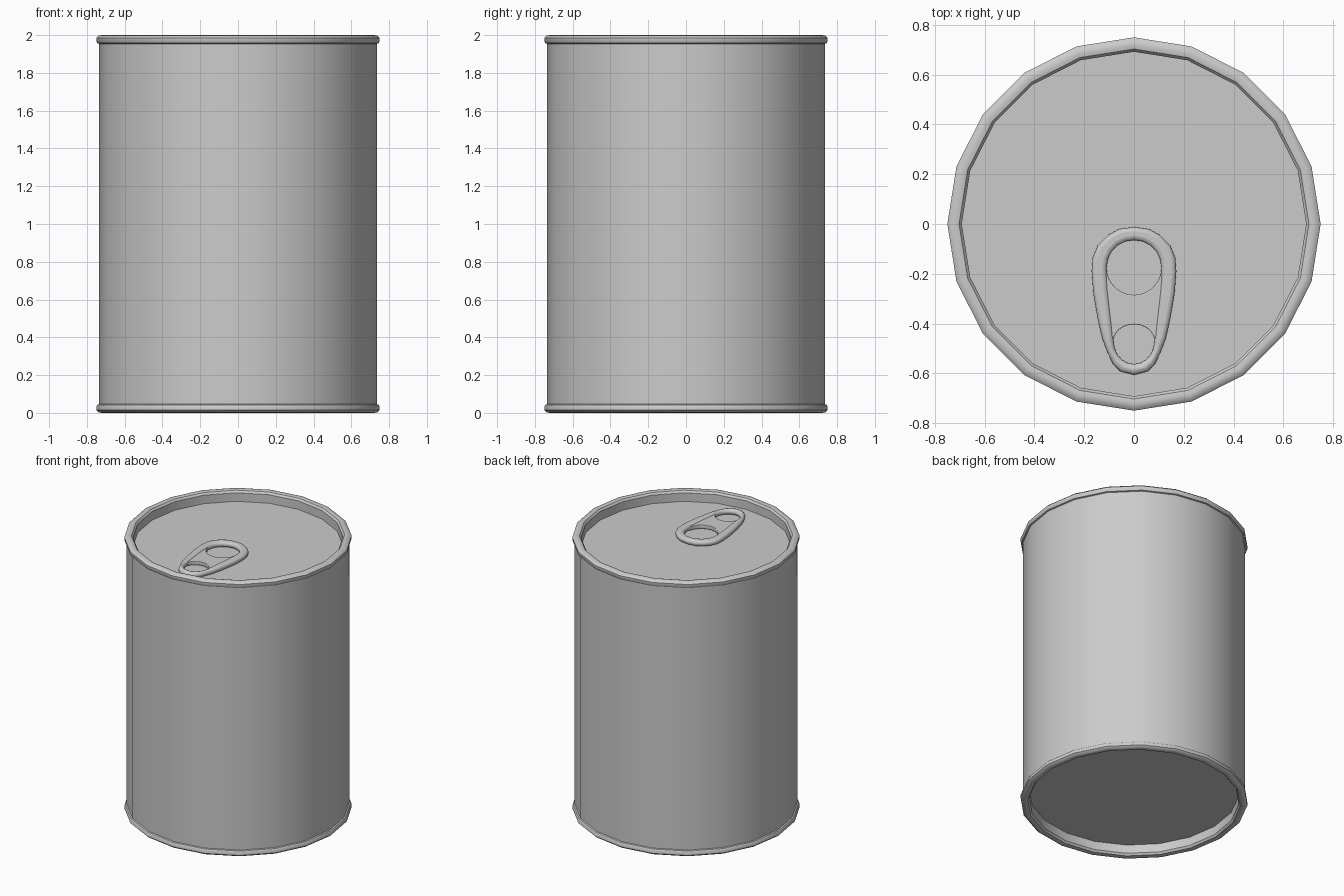
import bpy, bmesh
from math import cos, sin, pi, radians

if "Cube" in bpy.data.objects:
    bpy.data.objects.remove(bpy.data.objects["Cube"])

SIDES = 20


def smooth(ob, angle=35):
    bpy.ops.object.select_all(action='DESELECT')
    bpy.context.view_layer.objects.active = ob
    ob.select_set(True)
    bpy.ops.object.shade_smooth_by_angle(angle=radians(angle))


def lathe(name, profile):
    """Revolve (radius, z) points around z."""
    bm = bmesh.new()
    vs = [bm.verts.new((r, 0, z)) for r, z in profile]
    es = [bm.edges.new(p) for p in zip(vs, vs[1:])]
    bmesh.ops.spin(bm, geom=vs + es, cent=(0, 0, 0), axis=(0, 0, 1),
                   angle=2 * pi, steps=SIDES, use_duplicate=False)
    bmesh.ops.remove_doubles(bm, verts=bm.verts, dist=1e-4)
    bmesh.ops.recalc_face_normals(bm, faces=bm.faces)
    me = bpy.data.meshes.new(name)
    bm.to_mesh(me)
    bm.free()
    ob = bpy.data.objects.new(name, me)
    bpy.context.collection.objects.link(ob)
    smooth(ob)
    return ob


def plate(name, outlines, z, half, bevel):
    """Filled flat outline with holes, given thickness and rounded edges."""
    cu = bpy.data.curves.new(name, 'CURVE')
    cu.dimensions, cu.fill_mode = '2D', 'BOTH'
    cu.extrude, cu.bevel_depth, cu.offset = half - bevel, bevel, -bevel
    cu.bevel_resolution = 2
    for pts in outlines:
        sp = cu.splines.new('POLY')
        sp.points.add(len(pts) - 1)
        for p, (x, y) in zip(sp.points, pts):
            p.co = (x, y, 0, 1)
        sp.use_cyclic_u = True
    ob = bpy.data.objects.new(name, cu)
    ob.location.z = z
    bpy.context.collection.objects.link(ob)
    bpy.ops.object.select_all(action='DESELECT')
    bpy.context.view_layer.objects.active = ob
    ob.select_set(True)
    bpy.ops.object.convert(target='MESH')
    ob = bpy.context.view_layer.objects.active
    smooth(ob, 40)
    return ob


def mirrored(half):
    """Close a right-hand outline whose ends lie on x = 0."""
    return half + [(-x, y) for x, y in half[-2:0:-1]]


def arc(cy, rx, ry, a0, a1, n):
    return [(rx * cos(radians(a0 + (a1 - a0) * i / n)),
             cy + ry * sin(radians(a0 + (a1 - a0) * i / n))) for i in range(n + 1)]


# Can wall
lathe("can_wall", [(.735, .03), (.735, 1.97)])

# Recessed lid with rolled rim, at both ends
rim = [(0, .08), (.692, .08), (.692, .018), (.703, .004), (.72, 0), (.738, .003),
       (.75, .014), (.75, .034), (.744, .043), (.733, .047)]
lathe("bottom_lid", rim)
lathe("top_lid", [(r, 2 - z) for r, z in rim])

# Pull tab: rounded frame
outer = mirrored([(0, -.012), (.06, -.02), (.105, -.045), (.145, -.085), (.166, -.135),
                  (.17, -.19), (.163, -.28), (.146, -.38), (.128, -.46), (.105, -.52),
                  (.083, -.565), (.055, -.592), (0, -.607)])
inner = mirrored(arc(-.175, .11, .11, 90, 0, 5) + [(.105, -.26), (.09, -.39)]
                 + arc(-.47, .082, .093, 0, -90, 5))
plate("tab_frame", [outer, inner], 1.94, .02, .018)

# Pull tab: sunken web between the two holes
web = (arc(-.175, .11, .11, 190, 350, 12) + [(.13, -.21), (.105, -.46)]
       + arc(-.47, .082, .067, 10, 170, 10) + [(-.105, -.46), (-.13, -.21)])
plate("tab_web", [web], 1.938, .014, .004)
